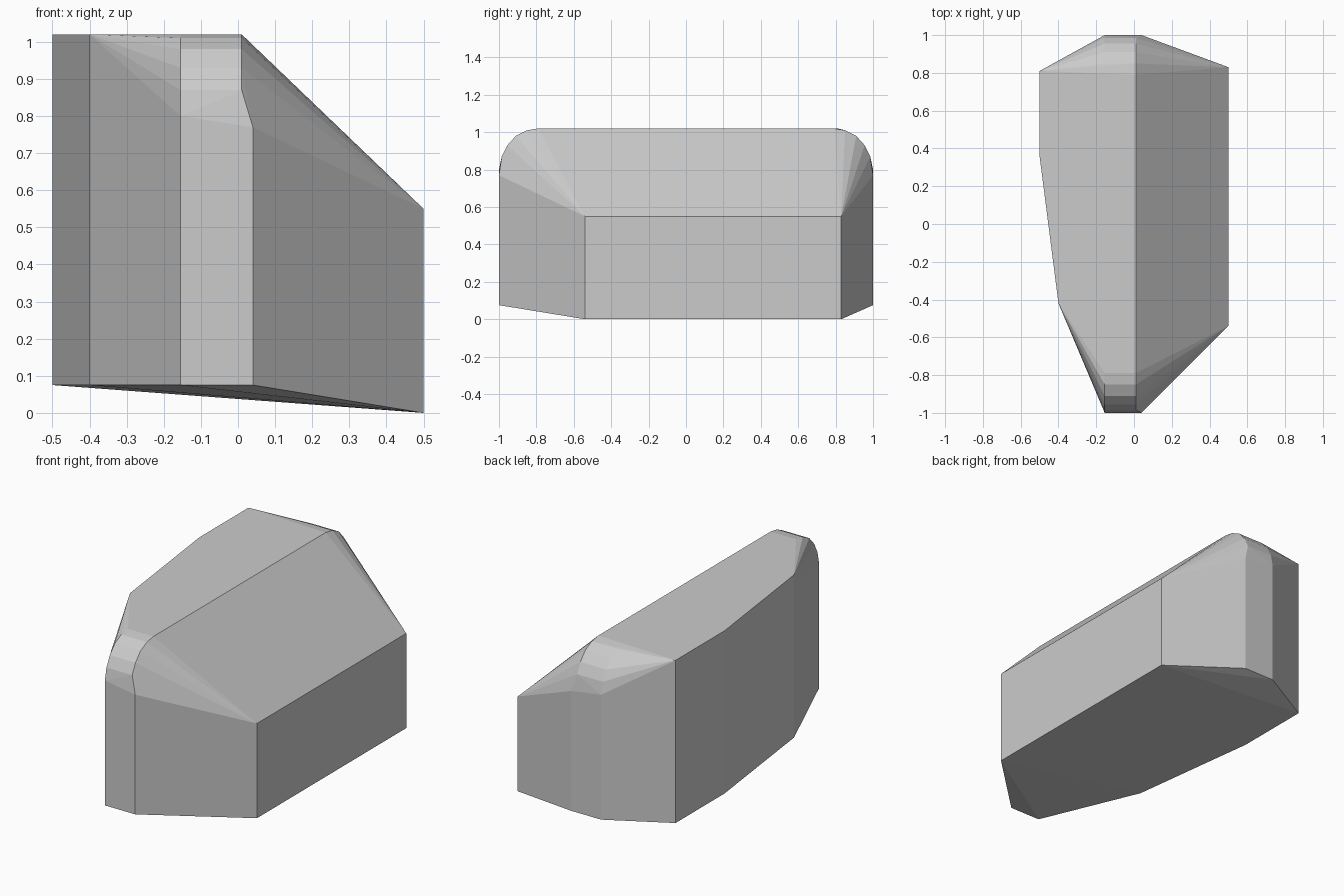
import bpy, bmesh, math

if "Cube" in bpy.data.objects:
    bpy.data.objects.remove(bpy.data.objects["Cube"])

GREY = (0.6, 0.6, 0.6, 1.0)

# Rounded shoulder of the narrow ends: (distance from centre in y, height)
SHOULDER = [(0.79, 1.02), (0.85, 1.01), (0.91, 0.98), (0.955, 0.93), (0.985, 0.87)]

points = []

# Tall left wall: vertical edges from underside to flat top
for x, y in [(-0.5, 0.81), (-0.5, 0.36), (-0.4, -0.42)]:
    points += [(x, y, 0.075), (x, y, 1.02)]

# Low right wall
for y in (-0.54, 0.83):
    points += [(0.5, y, 0.0), (0.5, y, 0.55)]

# Narrow rounded ends, mirrored front to back
for s in (-1, 1):
    for y, z in SHOULDER:
        points += [(-0.155, s * y, z), (0.01, s * y, z)]
    points += [(-0.155, s, 0.80), (0.04, s, 0.77)]
    points += [(-0.155, s, 0.075), (0.04, s, 0.075)]

# Solid faceted body wrapped around the points
bm = bmesh.new()
for p in points:
    bm.verts.new(p)
hull = bmesh.ops.convex_hull(bm, input=bm.verts[:])
loose = [v for v in bm.verts if not v.link_faces]
bmesh.ops.delete(bm, geom=loose, context='VERTS')
bmesh.ops.dissolve_limit(bm, angle_limit=math.radians(0.5),
                         verts=bm.verts[:], edges=bm.edges[:])
bmesh.ops.recalc_face_normals(bm, faces=bm.faces[:])

mesh = bpy.data.meshes.new("faceted_block")
bm.to_mesh(mesh)
bm.free()
block = bpy.data.objects.new("faceted_block", mesh)
bpy.context.collection.objects.link(block)

mat = bpy.data.materials.new("plain_grey")
mat.diffuse_color = GREY
mat.use_nodes = True
mat.node_tree.nodes["Principled BSDF"].inputs["Base Color"].default_value = mat.diffuse_color
mesh.materials.append(mat)
